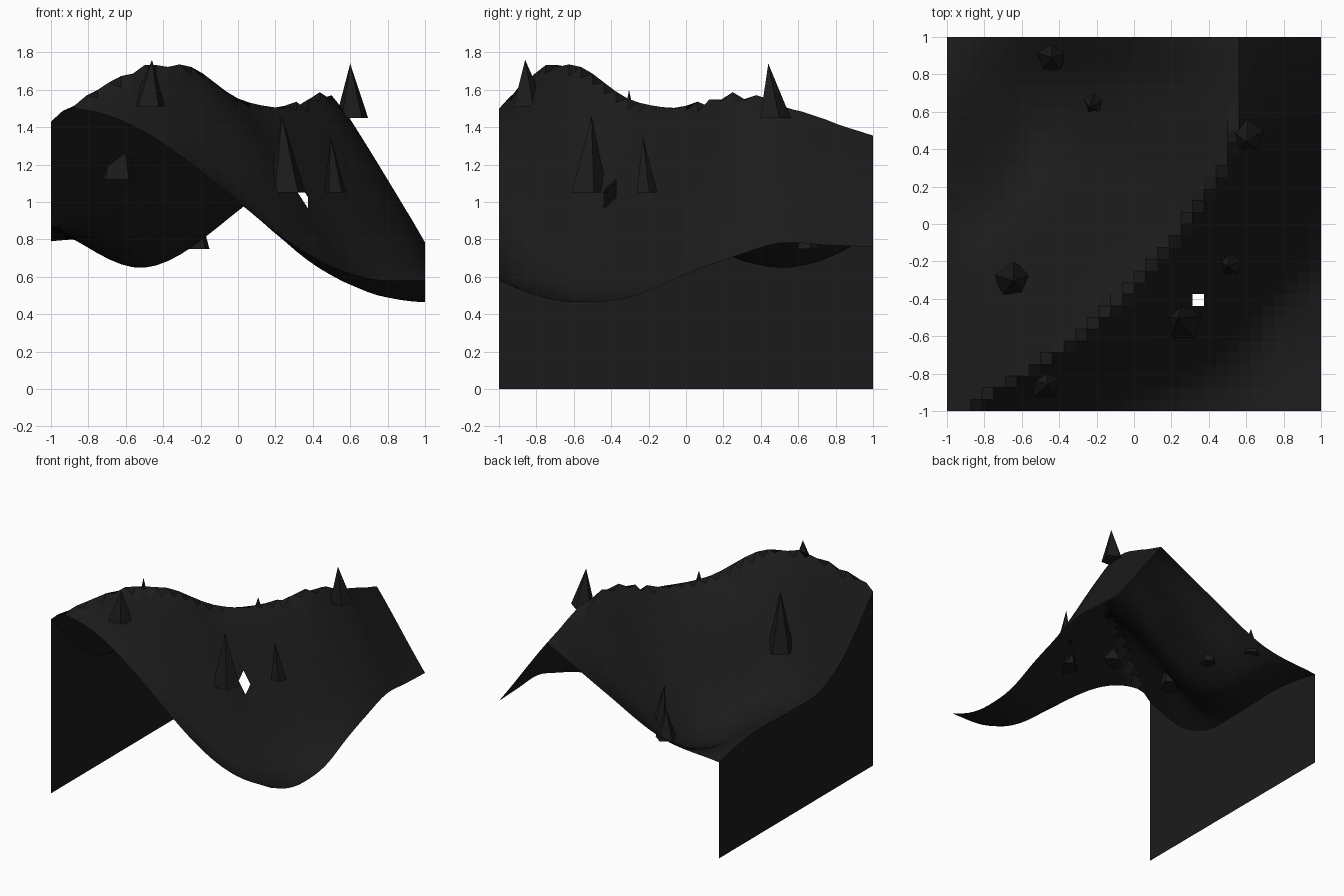
import bpy, bmesh
from math import cos, pi

if "Cube" in bpy.data.objects:
    bpy.data.objects.remove(bpy.data.objects["Cube"], do_unlink=True)

rock = bpy.data.materials.new("dark_rock")
rock.use_nodes = True
rock.diffuse_color = (0.011, 0.011, 0.011, 1)
rock.node_tree.nodes["Principled BSDF"].inputs["Base Color"].default_value = rock.diffuse_color

# Cross-sections: y, ridge x, four heights from left edge to ridge, right edge height
SECTIONS = [
    (-1, -.92, 1.43, 1.46, 1.48, 1.5, .58),
    (-.8, -.57, 1.21, 1.4, 1.59, 1.71, .5),
    (-.6, -.3, 1.02, 1.3, 1.59, 1.745, .465),
    (-.3, .01, .87, 1.15, 1.41, 1.55, .49),
    (0, .27, .855, .87, 1.2, 1.53, .615),
    (.25, .44, .86, .71, 1.02, 1.59, .705),
    (.5, .53, .865, .65, .99, 1.55, .78),
    (.75, .5625, .84, .7, .99, 1.44, .77),
    (1, .5625, .79, .85, 1.09, 1.355, .76),
]
COLUMNS = list(zip(*SECTIONS))
CELLS = 32

# Shape of the right slope along y: share of rounding, levelling out, steepness
SLOPE_Y = (-1, -.8, -.5, -.2, .1, .4, 1)
ROUNDING = (1, .5, .5, .4, .25, .05, .05)
LEVELLING = (1.1, 1.25, 1.2, 1.1, 1, 1, 1)
STEEPNESS = (1.8, 1.8, 1.7, 1.15, 1, .95, 1)


def spline(xs, vs, x):
    """Smooth curve through the points (xs, vs)."""
    n = len(xs)
    i = max(k for k in range(n - 1) if k == 0 or xs[k] <= x)

    def slope(k):
        a, b = max(k - 1, 0), min(k + 1, n - 1)
        return (vs[b] - vs[a]) / (xs[b] - xs[a])

    w = xs[i + 1] - xs[i]
    t = (x - xs[i]) / w
    s = t * t * (3 - 2 * t)
    return (vs[i] * (1 - s) + vs[i + 1] * s
            + w * t * (1 - t) * (slope(i) * (1 - t) - slope(i + 1) * t))


def height(x, y):
    """Left of the ridge a rolling valley, right of it a falling slope."""
    ridge, a, b, c, top, right = (spline(COLUMNS[0], col, y) for col in COLUMNS[1:])
    if x <= ridge:
        return spline((0, 1 / 3, 2 / 3, 1), (a, b, c, top), (x + 1) / (ridge + 1))
    t = min(1, (x - ridge) / (1 - ridge))
    share, level, power = (spline(SLOPE_Y, v, y) for v in (ROUNDING, LEVELLING, STEEPNESS))
    rounded = (1 + cos(pi * min(1, t * level))) / 2
    steep = (1 - t) ** power
    return right + (top - right) * (rounded * share + steep * (1 - share))


def finish(name, bm):
    mesh = bpy.data.meshes.new(name)
    bm.to_mesh(mesh)
    bm.free()
    mesh.materials.append(rock)
    obj = bpy.data.objects.new(name, mesh)
    bpy.context.collection.objects.link(obj)
    return obj


# Terrain sheet with one missing tile
bm = bmesh.new()
bmesh.ops.create_grid(bm, x_segments=CELLS, y_segments=CELLS, size=1)
for v in bm.verts:
    v.co.z = height(v.co.x, v.co.y)


def distance_to_hole(face):
    centre = face.calc_center_median()
    return abs(centre.x - .34) + abs(centre.y + .41)


bmesh.ops.delete(bm, geom=[min(bm.faces, key=distance_to_hole)], context="FACES")

# Wall dropping from the left edge to the ground
edge = [e for e in bm.edges if all(v.co.x < -.999 for v in e.verts)]
drop = bmesh.ops.extrude_edge_only(bm, edges=edge)
for v in drop["geom"]:
    if isinstance(v, bmesh.types.BMVert):
        v.co.z = 0
bmesh.ops.recalc_face_normals(bm, faces=bm.faces)
finish("terrain", bm)

# Five-sided spikes: x, y, base z, tip z, radius, tip lean in x and y
SPIKES = [
    (-.44, .89, .8, 1.04, .08, 0, 0),
    (-.21, .65, .75, 1.08, .06, -.03, -.03),
    (.61, .47, 1.45, 1.74, .09, -.01, -.03),
    (-.645, -.305, 1.12, 1.6, .105, 0, 0),
    (.52, -.215, 1.05, 1.35, .06, -.025, -.015),
    (.26, -.525, 1.05, 1.46, .105, -.025, .02),
    (-.48, -.845, 1.51, 1.76, .095, .02, -.015),
]
for i, (x, y, base, tip, radius, lean_x, lean_y) in enumerate(SPIKES):
    bm = bmesh.new()
    bmesh.ops.create_cone(bm, cap_ends=True, segments=5, radius1=radius,
                          radius2=0, depth=tip - base)
    for v in bm.verts:
        if v.co.z > 0:
            v.co.x += lean_x
            v.co.y += lean_y
    finish(f"spike_{i + 1}", bm).location = (x, y, (base + tip) / 2)
